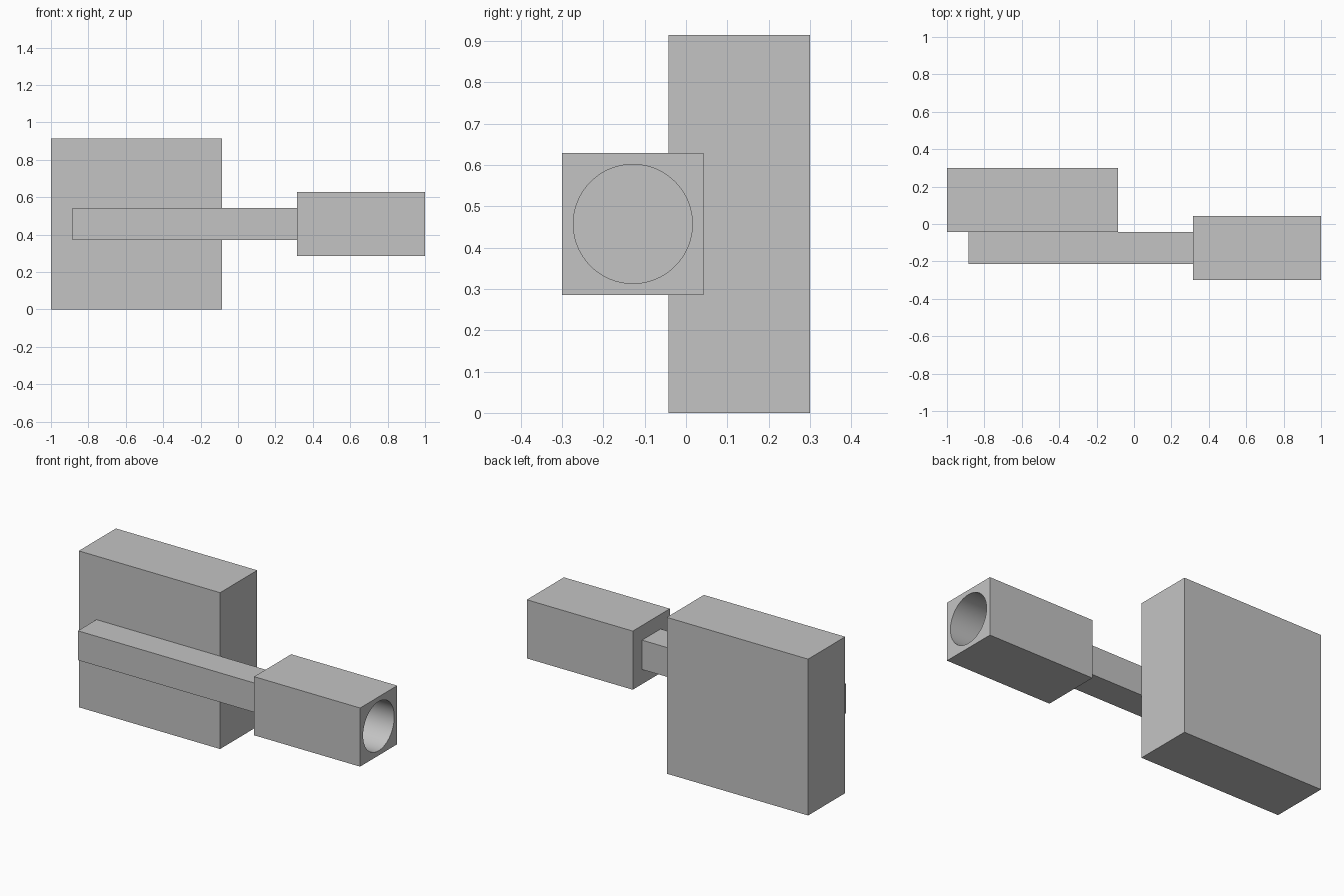
import bpy

cube = bpy.data.objects.get("Cube")
if cube:
    bpy.data.objects.remove(cube, do_unlink=True)

grey = bpy.data.materials.new("plain_grey")
grey.use_nodes = True
colour = (0.55, 0.55, 0.55, 1)
grey.diffuse_color = colour
grey.node_tree.nodes["Principled BSDF"].inputs["Base Color"].default_value = colour

U = 2 / 17.5          # design unit: the whole length spans 17.5 units
MID_Z = 4 * U         # height of the shared axis
AXIS_Y = -1.125 * U   # depth of the bar and socket axis


def box(name, x0, length, y, depth, height):
    """Box starting at x0, centred on y and on the shared height."""
    bpy.ops.mesh.primitive_cube_add(size=1, location=(x0 + length / 2, y, MID_Z))
    ob = bpy.context.object
    ob.name = name
    ob.scale = (length, depth, height)
    bpy.ops.object.transform_apply(location=False, rotation=False, scale=True)
    ob.data.materials.append(grey)
    return ob


# Upright slab, bar across its front, and the socket block on the bar's end
box("slab", -1, 8 * U, 1.125 * U, 3 * U, 8 * U)
box("bar", -1 + U, 10.5 * U, AXIS_Y, 1.5 * U, 1.5 * U)
socket = box("socket_block", 1 - 6 * U, 6 * U, AXIS_Y, 3 * U, 3 * U)

# Blind round bore in the outer end of the socket
bore_depth = 5 * U
bpy.ops.mesh.primitive_cylinder_add(
    vertices=96, radius=1.26 * U, depth=2 * bore_depth,
    location=(1, AXIS_Y, MID_Z), rotation=(0, 1.570796, 0))
cutter = bpy.context.object
cutter.name = "bore_cutter"
cutter.data.materials.append(grey)

cut = socket.modifiers.new("bore", "BOOLEAN")
cut.operation = "DIFFERENCE"
cut.solver = "EXACT"
cut.object = cutter
bpy.ops.object.select_all(action="DESELECT")
socket.select_set(True)
bpy.context.view_layer.objects.active = socket
bpy.ops.object.modifier_apply(modifier=cut.name)
bpy.data.objects.remove(cutter, do_unlink=True)
bpy.ops.object.shade_smooth_by_angle()
